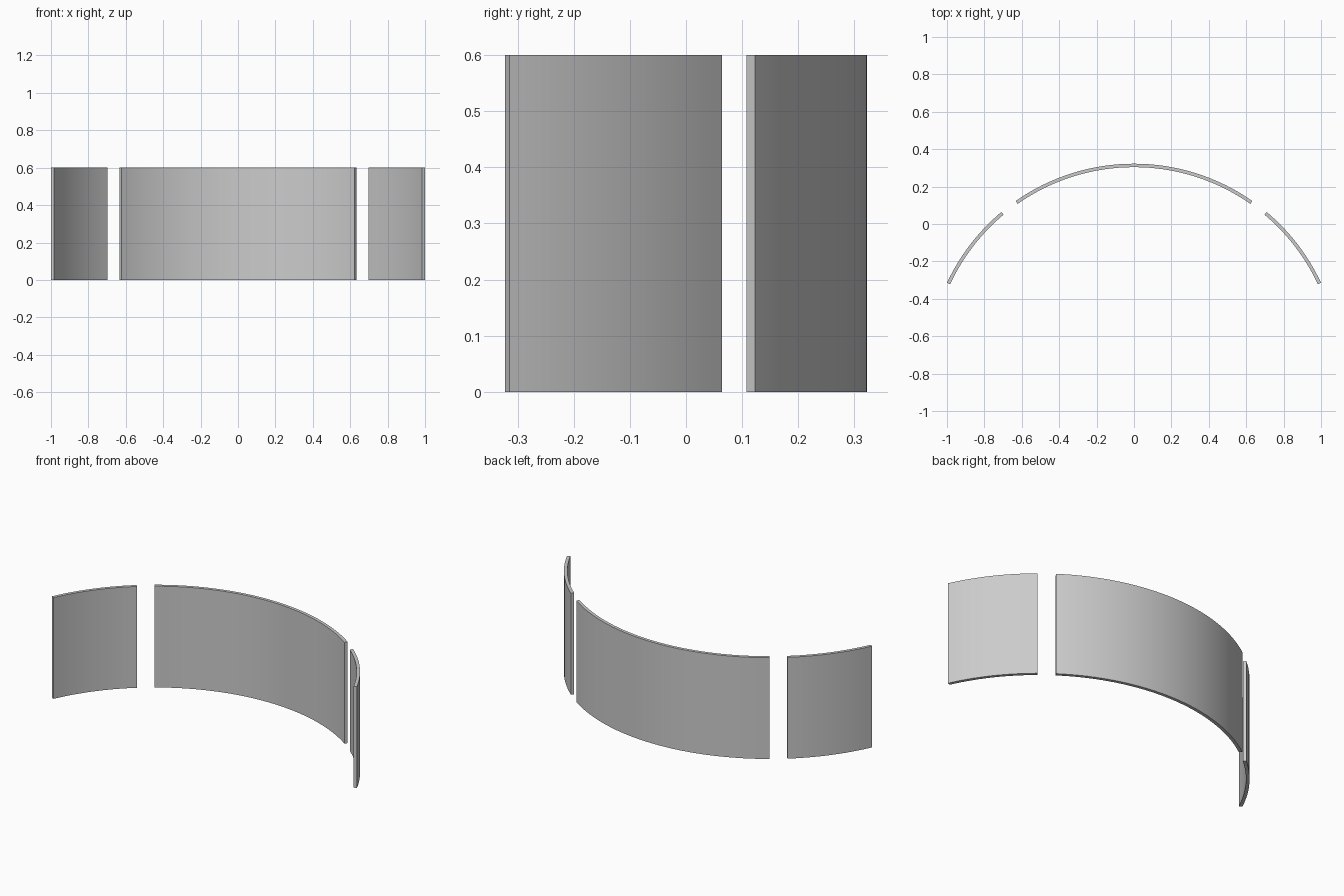
import bpy, bmesh
from math import radians, sin, cos
from mathutils import Vector

if "Cube" in bpy.data.objects:
    bpy.data.objects.remove(bpy.data.objects["Cube"])

R = 1.1034            # outer radius
T = 0.0185            # wall thickness
H = 0.6               # panel height
CY = 0.3224 - R       # arc centre on y


def curved_panel(name, start, end, steps):
    """Spin a thin upright rectangle; angles are measured from +y towards +x."""
    bm = bmesh.new()
    a = radians(start)
    profile = [(R - T, 0), (R, 0), (R, H), (R - T, H)]
    verts = [bm.verts.new((r * sin(a), CY + r * cos(a), z)) for r, z in profile]
    face = bm.faces.new(verts)
    # The spin keeps the start cap and creates the far cap
    bmesh.ops.spin(bm, geom=[face], cent=Vector((0, CY, 0)), axis=Vector((0, 0, 1)),
                   angle=-radians(end - start), steps=steps, use_duplicate=False)
    bmesh.ops.recalc_face_normals(bm, faces=bm.faces)
    mesh = bpy.data.meshes.new(name)
    bm.to_mesh(mesh)
    bm.free()
    obj = bpy.data.objects.new(name, mesh)
    bpy.context.collection.objects.link(obj)
    bpy.ops.object.select_all(action='DESELECT')
    obj.select_set(True)
    bpy.context.view_layer.objects.active = obj
    bpy.ops.object.shade_smooth_by_angle(angle=radians(30))
    return obj


# Wide middle panel and two narrow side panels, with 5 degree gaps
curved_panel("middle_panel", -35, 35, 32)
curved_panel("left_panel", -65, -40, 12)
curved_panel("right_panel", 40, 65, 12)
